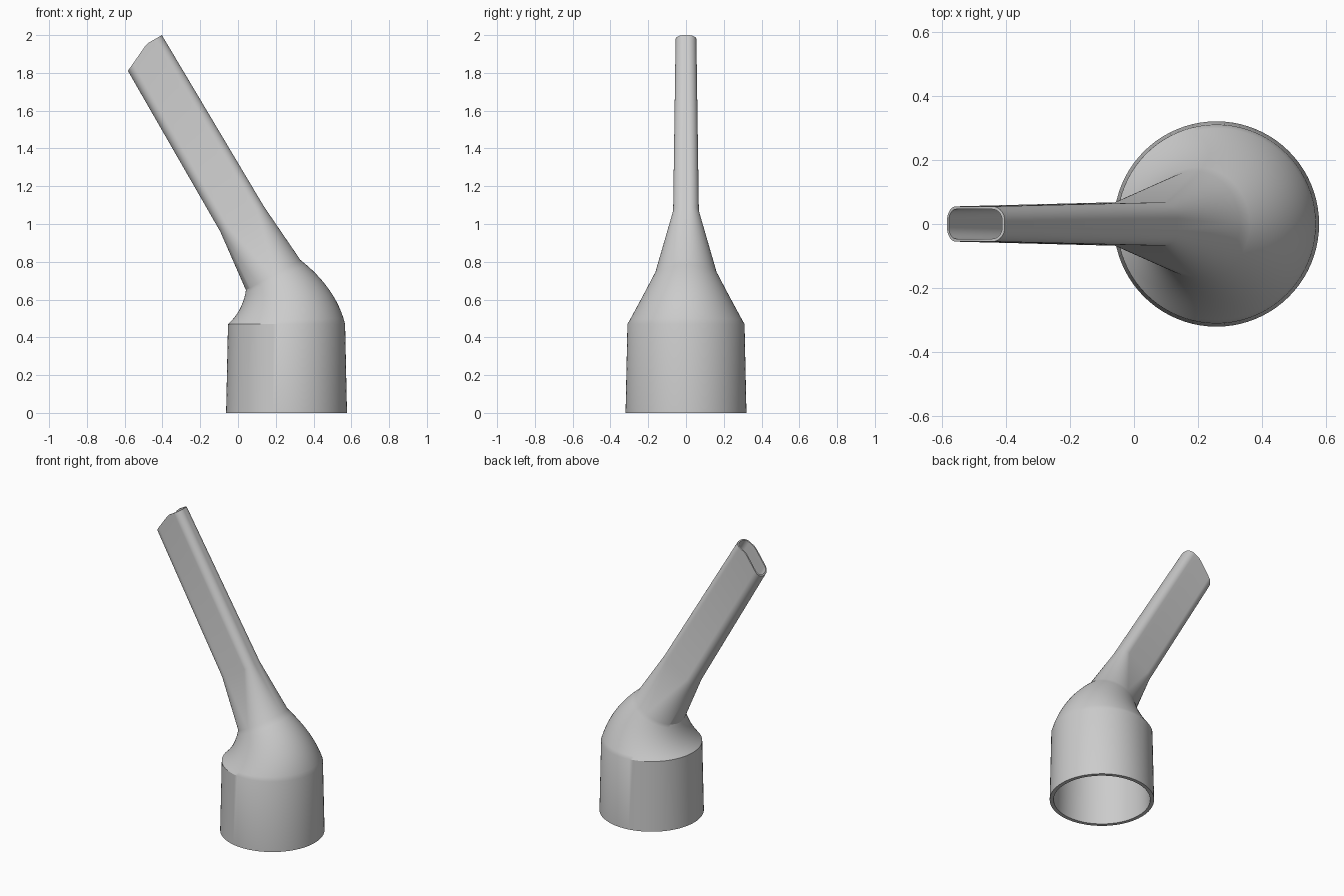
import bpy, bmesh, math
from mathutils import Vector

cube = bpy.data.objects.get("Cube")
if cube:
    bpy.data.objects.remove(cube, do_unlink=True)

GREY = (0.6, 0.6, 0.6, 1)
mat = bpy.data.materials.new("plain grey")
mat.use_nodes = True
mat.diffuse_color = GREY
mat.node_tree.nodes["Principled BSDF"].inputs["Base Color"].default_value = GREY

ARC, FLAT = 20, 8     # steps per corner arc and per straight side
CORNERS = ((1, 1), (-1, 1), (-1, -1), (1, -1))


def bezier(p, q, r, t):
    return Vector(p) * (1 - t) ** 2 + Vector(q) * 2 * t * (1 - t) + Vector(r) * t * t


def ring(left, right, half_y, wall, corner=None, slant=0, inset=False):
    """Rounded cross-section spanning two (x, z) points; no corner gives an ellipse."""
    left, right = Vector(left), Vector(right)
    mid, axis = (left + right) / 2, (right - left).normalized()
    normal = Vector((-axis.y, axis.x))
    off = wall if inset else 0
    a, b = (right - left).length / 2 - off, half_y - off
    ra, rb = (corner - off, corner - off) if corner else (a, b)
    outline = []
    for k, (sx, sy) in enumerate(CORNERS):
        for i in range(ARC + 1):
            ang = math.pi / 2 * (k + i / ARC)
            outline.append(Vector((sx * (a - ra) + ra * math.cos(ang),
                                   sy * (b - rb) + rb * math.sin(ang))))
        nx, ny = CORNERS[(k + 1) % 4]
        ang = math.pi / 2 * (k + 1)
        end = Vector((nx * (a - ra) + ra * math.cos(ang), ny * (b - rb) + rb * math.sin(ang)))
        start = outline[-1]
        outline += [start.lerp(end, i / FLAT) for i in range(1, FLAT)]
    pts = []
    for u, y in outline:
        p = mid + axis * u - normal * slant * max(0, 0.033 - u)
        pts.append((p.x, y, p.y))
    return pts


# Socket, bent shoulder, taper to the flat tube, slanted mouth
sections = [dict(left=(-0.063, 0), right=(0.577, 0), half_y=0.32, wall=0.024)]
for i in range(13):
    t = i / 12
    sections.append(dict(left=bezier((-0.053, 0.47), (0.025, 0.54), (0.042, 0.65), t),
                         right=bezier((0.567, 0.47), (0.52, 0.66), (0.33, 0.81), t),
                         half_y=0.31 - 0.145 * t, wall=0.024 - 0.01 * t))
sections += [
    dict(left=(-0.094, 0.96), right=(0.137, 1.093), half_y=0.068, wall=0.01, corner=0.05),
    dict(left=(-0.62, 1.875), right=(-0.403, 2.0), half_y=0.055, wall=0.009, corner=0.045,
         slant=0.47),
]

# Outer skin upward, inner skin back down, closed into a shell
loops = [ring(**s) for s in sections] + [ring(**s, inset=True) for s in reversed(sections)]
bm = bmesh.new()
rows = [[bm.verts.new(p) for p in loop] for loop in loops]
for j, row in enumerate(rows):
    nxt = rows[(j + 1) % len(rows)]
    for i in range(len(row)):
        k = (i + 1) % len(row)
        bm.faces.new((row[i], row[k], nxt[k], nxt[i]))
bmesh.ops.remove_doubles(bm, verts=bm.verts, dist=0.0001)
bmesh.ops.recalc_face_normals(bm, faces=bm.faces)

mesh = bpy.data.meshes.new("nozzle_adapter")
bm.to_mesh(mesh)
bm.free()
mesh.materials.append(mat)
obj = bpy.data.objects.new("nozzle_adapter", mesh)
bpy.context.collection.objects.link(obj)
bpy.context.view_layer.objects.active = obj
obj.select_set(True)
bpy.ops.object.shade_smooth_by_angle(angle=math.radians(30))
